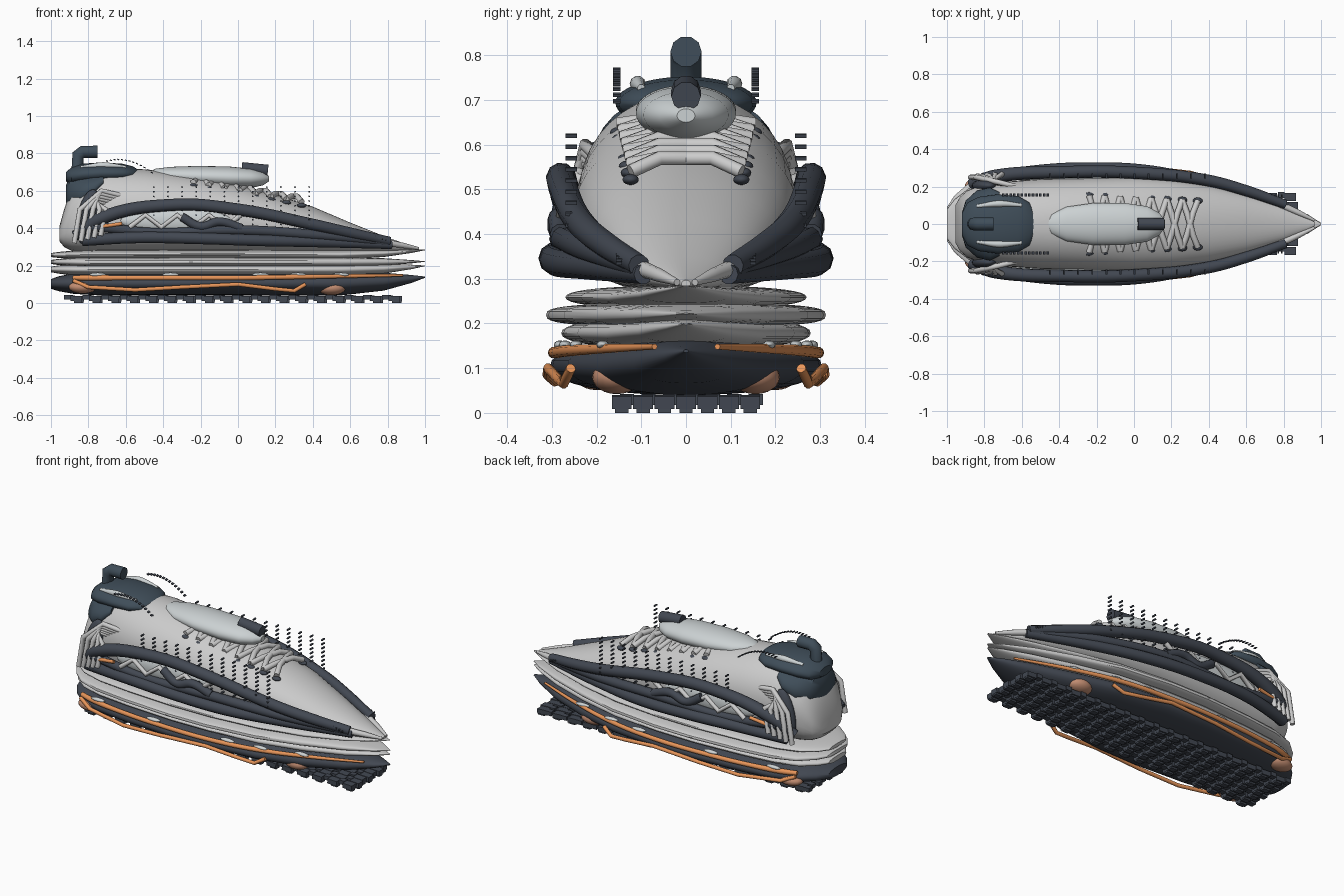
import bpy, bmesh, math
from mathutils import Matrix, Vector, Euler

if "Cube" in bpy.data.objects:
    bpy.data.objects.remove(bpy.data.objects["Cube"])


def mat(name, c):
    m = bpy.data.materials.new(name)
    m.diffuse_color = (*c, 1)
    m.use_nodes = True
    m.node_tree.nodes["Principled BSDF"].inputs["Base Color"].default_value = m.diffuse_color
    return m


DARK = mat("charcoal", (0.055, 0.065, 0.085))
BLUE = mat("slate", (0.05, 0.075, 0.1))
ORANGE = mat("orange", (0.8, 0.3, 0.1))
TAN = mat("copper", (0.55, 0.27, 0.17))
PALE = mat("pale_grey", (0.6, 0.64, 0.65))


def finish(bm, name, m=None):
    bmesh.ops.recalc_face_normals(bm, faces=bm.faces)
    me = bpy.data.meshes.new(name)
    bm.to_mesh(me)
    bm.free()
    ob = bpy.data.objects.new(name, me)
    bpy.context.collection.objects.link(ob)
    if m:
        me.materials.append(m)
    me.shade_smooth()
    me.set_sharp_from_angle(angle=math.radians(35))
    return ob


def loft(name, stations, m=None, top=2.0, bottom=2.0, mid=0.5, n=40):
    """Skin oval sections given as (x, half width, low z, high z)."""
    bm = bmesh.new()
    rings = []
    for x, w, a, b in stations:
        zc = a + (b - a) * mid
        ring = []
        for i in range(n):
            t = 2 * math.pi * i / n
            c, s = math.cos(t), math.sin(t)
            e = 2 / (top if s > 0 else bottom)
            h = (b - zc) if s > 0 else (zc - a)
            ring.append(bm.verts.new((x, math.copysign(abs(c) ** e, c) * w,
                                      zc + math.copysign(abs(s) ** e, s) * h)))
        rings.append(ring)
    for r, q in zip(rings, rings[1:]):
        for i in range(n):
            bm.faces.new((r[i], r[(i + 1) % n], q[(i + 1) % n], q[i]))
    bm.faces.new(rings[0])
    bm.faces.new(rings[-1])
    return finish(bm, name, m)


def tube(name, pts, r, m=None, radii=None, smooth=True):
    cu = bpy.data.curves.new(name, 'CURVE')
    cu.dimensions = '3D'
    cu.bevel_depth, cu.bevel_resolution = r, 3
    cu.resolution_u, cu.use_fill_caps = 8, True
    sp = cu.splines.new('BEZIER' if smooth else 'POLY')
    P = sp.bezier_points if smooth else sp.points
    P.add(len(pts) - 1)
    for i, p in enumerate(pts):
        if smooth:
            P[i].co = p
            P[i].handle_left_type = P[i].handle_right_type = 'AUTO'
        else:
            P[i].co = (*p, 1)
        P[i].radius = radii[i] if radii else 1
    ob = bpy.data.objects.new(name, cu)
    bpy.context.collection.objects.link(ob)
    if m:
        cu.materials.append(m)
    return ob


def solids(name, items, m=None, ball=False):
    """Boxes or ellipsoids from (centre, half size, tilt about y) in one object."""
    bm = bmesh.new()
    for c, s, tilt in items:
        M = Matrix.LocRotScale(Vector(c), Euler((0, tilt, 0)), Vector(s))
        if ball:
            bmesh.ops.create_uvsphere(bm, u_segments=24, v_segments=12, radius=1, matrix=M)
        else:
            bmesh.ops.create_cube(bm, size=2, matrix=M)
    return finish(bm, name, m)


PLAN = [(-1, .09), (-.96, .15), (-.88, .22), (-.75, .265), (-.55, .29), (-.25, .31), (0, .305),
        (.3, .27), (.55, .2), (.78, .12), (.93, .05), (1, .006)]


def width(x):
    for (a, u), (b, v) in zip(PLAN, PLAN[1:]):
        if x <= b:
            return u + (v - u) * (x - a) / (b - a)
    return 0


# sole layers: (name, width scale, low, high, heel tip z, toe tip z, section power, material)
for name, k, a, b, hz, tz, p, m in [
        ("outsole", .98, .04, .17, .1, .14, 2.2, DARK), ("midsole_lower", .9, .142, .215, .18, .2, 2.3, None),
        ("midsole_middle", 1.01, .192, .246, .22, .222, 3, None),
        ("midsole_upper", .87, .232, .285, .255, .285, 2.3, None)]:
    st = []
    for x, w in PLAN:
        f = max(0, (abs(x) - .5) / .5) ** (2.2 if x > 0 else 5) * (.95 if x > 0 else .6)
        t = tz if x > 0 else hz
        st.append((x, w * k, a + (t - a) * f, b + (t - b) * f))
    loft(name, st, m, top=p, bottom=p)

# tread lugs: pad with a thin tile below, alternate rows shifted
lugs = []
for i in range(18):
    x = -.865 + i * .1
    for j in range(7):
        y = (j - 3) * .048
        if abs(y) < width(x) + .06:
            dx = (j % 2) * .012
            lugs.append(((x + dx, y, .024), (.03, .022, .014), .05))
            lugs.append(((x + dx - .048, y + .012, .03), (.018, .016, .012), 0))
            lugs.append(((x + dx + .008, y, .006), (.02, .015, .006), 0))
solids("tread_lugs", lugs, DARK)

# upper shell
loft("upper", [(-.955, .1, .33, .41), (-.93, .145, .3, .5), (-.89, .18, .28, .62), (-.82, .205, .27, .69),
               (-.7, .225, .27, .72), (-.5, .24, .27, .715), (-.25, .245, .27, .685), (0, .25, .27, .635),
               (.2, .235, .27, .58), (.4, .205, .27, .515), (.6, .155, .27, .43), (.8, .09, .275, .35),
               (.93, .035, .28, .305), (.965, .01, .283, .297)], top=2.05, bottom=2.8, mid=.48)

# tongue and its tab
loft("tongue", [(-.465, .02, .685, .705), (-.44, .055, .665, .718), (-.36, .092, .64, .728), (-.22, .112, .62, .733),
                (-.05, .112, .61, .73), (.07, .095, .615, .718), (.135, .06, .63, .7), (.165, .02, .65, .68)], PALE)
tube("tongue_tab", [(.02, 0, .722), (.16, 0, .708)], .033, DARK, smooth=False)

# collar, heel counter and pull loop
loft("collar", [(-.92, .06, .65, .7), (-.89, .115, .63, .725), (-.83, .145, .63, .745), (-.73, .158, .635, .752),
                (-.62, .15, .64, .745), (-.56, .115, .655, .73), (-.53, .05, .68, .71)], BLUE)
loft("heel_counter", [(-.92, .06, .53, .63), (-.9, .125, .48, .67), (-.84, .18, .48, .69),
                      (-.77, .195, .52, .7), (-.72, .17, .6, .7)], BLUE)
tube("pull_loop", [(-.86, 0, .66), (-.855, 0, .79), (-.83, 0, .808), (-.752, 0, .808)], .035, BLUE, smooth=False)

for side, s in (("left", -1), ("right", 1)):
    def S(pts):
        return [(x, y * s, z) for x, y, z in pts]

    tube(f"collar_pad_{side}", S([(-.84, .095, .725), (-.72, .108, .736), (-.6, .1, .726)]), .018, PALE,
         radii=[.5, 1, .5])

    # side straps
    tube(f"upper_strap_{side}", S([(-.87, .215, .36), (-.74, .255, .45), (-.35, .278, .525), (0, .274, .5),
                                  (.4, .232, .42), (.6, .178, .375), (.81, .105, .33)]), .033, DARK,
         radii=[.9, 1.1, 1, 1, .95, .9, .75])
    tube(f"middle_strap_{side}", S([(-.78, .25, .41), (-.45, .27, .38), (0, .275, .39), (.4, .222, .365),
                                   (.8, .105, .322)]), .028, DARK, radii=[1, .8, 1, 1, .8])
    tube(f"lower_strap_{side}", S([(-.83, .23, .335), (-.55, .28, .35), (-.2, .298, .345), (.1, .28, .335),
                                  (.45, .205, .325), (.82, .095, .31)]), .032, DARK, radii=[1, 1, 1, 1, .9, .7])
    tube(f"toe_clip_{side}", S([(.78, .105, .325), (.88, .06, .308), (.965, .02, .292)]), .019, None, radii=[1, .8, .4])
    solids(f"heel_patch_{side}", [((-.8, .205 * s, .46), (.06, .035, .15), .2)], DARK, ball=True)

    # window panel and its bracing between the straps
    solids(f"side_panel_{side}", [((-.33, .245 * s, .44), (.3, .03, .065), .0)], PALE, ball=True)
    zig = [(-.58 + i * .085, .277, .47 if i % 2 else .405) for i in range(8)]
    tube(f"side_bracing_{side}", S(zig), .014, None, smooth=False)
    tube(f"side_cord_{side}", S([(-.3, .275, .46), (-.2, .285, .41), (-.1, .285, .435), (.02, .28, .4)]), .024, DARK)
    tube(f"side_accent_{side}", S([(-.72, .275, .41), (-.62, .283, .425)]), .01, ORANGE)

    # heel clip fingers
    for i in range(5):
        x = -.865 + i * .035
        tube(f"heel_clip_{side}_{i}", S([(-.63 - i * .012, .2, .575 - i * .012), (-.73 - i * .01, .225, .6 - i * .015),
                                        (x + .02, .25 + .004 * i, .5), (x - .01, .25 + .006 * i, .32 + .01 * i)]),
             .014, None, smooth=False)

    # orange rails around the outsole
    xs = [-.88, -.8, -.6, -.3, 0, .3, .6, .88]
    tube(f"rail_upper_{side}", S([(x, width(x) * .955, .135 + .015 * max(0, x)) for x in xs]), .013, ORANGE,
         radii=[1, 1.2, 1, 1, 1, 1, .8, .5])
    tube(f"rail_lower_{side}", S([(x, width(x) * .985 + .008, z) for x, z in
                                 ((-.88, .12), (-.8, .085), (-.55, .07), (-.3, .085), (0, .1), (.2, .075),
                                  (.3, .065), (.36, .1))]), .011, ORANGE, smooth=False)
    solids(f"sole_pods_{side}", [((.5, .155 * s, .08), (.075, .055, .038), 0),
                                 ((-.83, .2 * s, .085), (.075, .05, .034), 0)], TAN, ball=True)
    solids(f"sole_chips_{side}", [((x, width(x) * .93 * s, .152), (.045, .014, .01), 0)
                                  for x in (-.75, -.36, .12, .32, .55)], PALE, ball=True)

    # floating stitch rows
    st = [((-.45 + i * .0755, .257 * s, .62 - j * .025), (.004, .013, .004), .3)
          for i in range(12) for j in range(9)]
    st += [((-.7 + i * .02, .155 * s, .767 - .07 * ((i - 3) / 9) ** 2), (.006, .008, .003), .4) for i in range(13)]
    st += [((.7 + i * .018, .15 * s, .365 - i * .006), (.003, .007, .004), .3) for i in range(6)]
    solids(f"stitches_{side}", st, DARK)

    # laces and eyelets
    ends = [(-.24 + i * .083, .152 - .004 * i, .645 - .015 * i) for i in range(8)]
    for i, (x, y, z) in enumerate(ends[:-1]):
        x2, y2, z2 = ends[i + 1]
        zm = (z + z2) / 2 + .022
        tube(f"lace_{side}_{i}", [(x, y * s, z), (x * .7 + x2 * .3, .06 * s, zm), (x * .3 + x2 * .7, -.06 * s, zm),
                                  (x2, -y2 * s, z2)], .016, None, smooth=False)
    solids(f"eyelets_{side}", [((x, y * s, z - .018), (.026, .018, .012), 0) for x, y, z in ends], DARK, ball=True)
